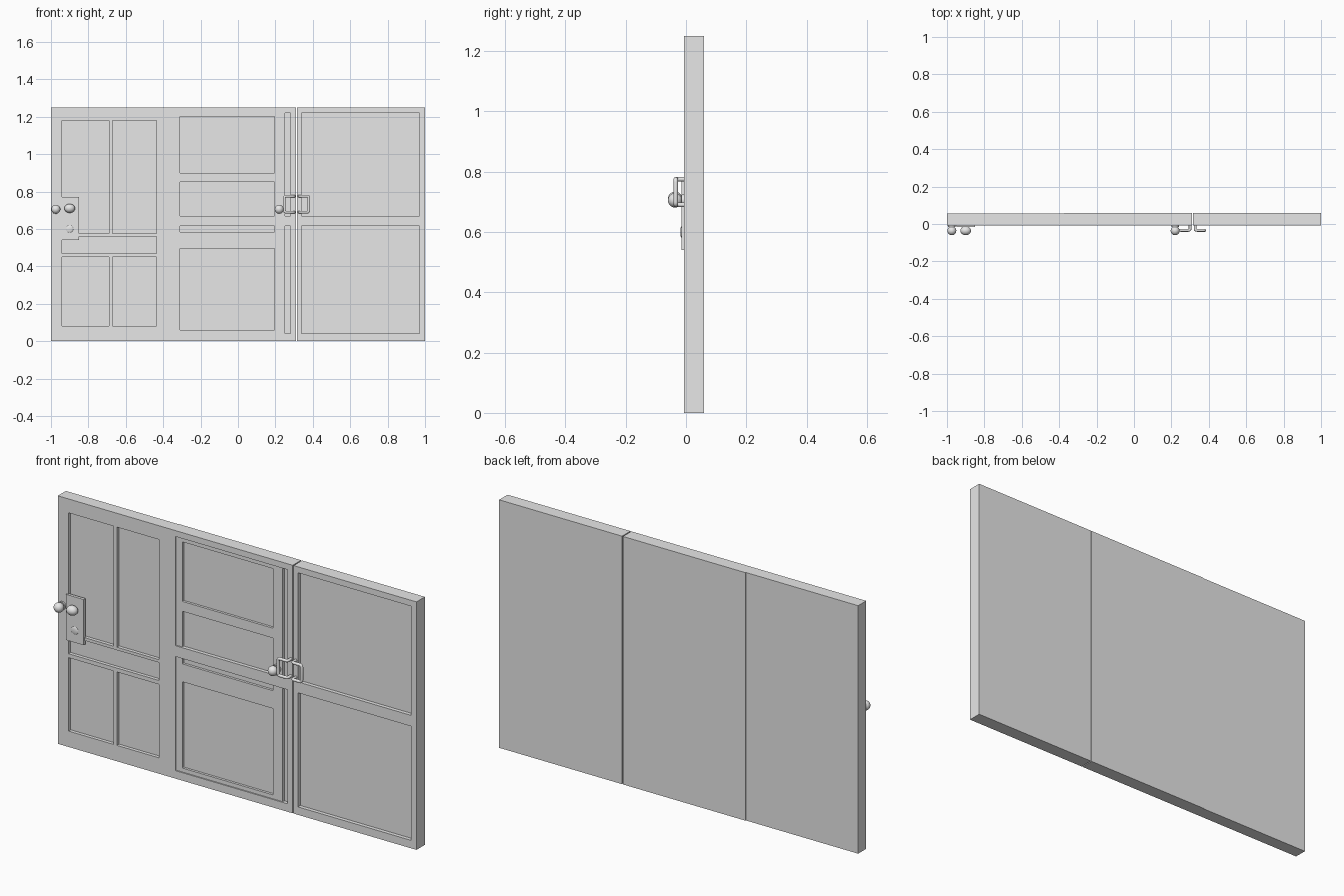
import bpy, bmesh
from mathutils import Vector, Matrix

cube = bpy.data.objects.get("Cube")
if cube:
    bpy.data.objects.remove(cube, do_unlink=True)

grey = bpy.data.materials.new("plain_grey")
grey.use_nodes = True
grey.diffuse_color = (0.8, 0.8, 0.8, 1)
grey.node_tree.nodes["Principled BSDF"].inputs["Base Color"].default_value = grey.diffuse_color

FRONT, BACK, FLOOR = -0.007, 0.06, 0.01


def finish(name, bm, smooth=False):
    bmesh.ops.recalc_face_normals(bm, faces=bm.faces)
    mesh = bpy.data.meshes.new(name)
    bm.to_mesh(mesh)
    bm.free()
    mesh.materials.append(grey)
    obj = bpy.data.objects.new(name, mesh)
    bpy.context.collection.objects.link(obj)
    if smooth:
        bpy.ops.object.select_all(action="DESELECT")
        obj.select_set(True)
        bpy.context.view_layer.objects.active = obj
        bpy.ops.object.shade_smooth_by_angle()
    return obj


def panelled_slab(name, x0, x1, z0, z1, front, back, panels, floor):
    """Slab whose front has sunken rectangles (x0, x1, z0, z1)."""
    xs = sorted({x0, x1} | {v for p in panels for v in p[:2]})
    zs = sorted({z0, z1} | {v for p in panels for v in p[2:]})
    bm = bmesh.new()
    grid = [[bm.verts.new((x, front, z)) for z in zs] for x in xs]
    sunk = []
    for i in range(len(xs) - 1):
        for j in range(len(zs) - 1):
            face = bm.faces.new((grid[i][j], grid[i + 1][j], grid[i + 1][j + 1], grid[i][j + 1]))
            c = face.calc_center_median()
            if any(p[0] < c.x < p[1] and p[2] < c.z < p[3] for p in panels):
                sunk.append(face)
    # outer walls and back
    rim = [e for e in bm.edges if e.is_boundary]
    new = bmesh.ops.extrude_edge_only(bm, edges=rim)["geom"]
    for v in new:
        if isinstance(v, bmesh.types.BMVert):
            v.co.y = back
    bmesh.ops.holes_fill(bm, edges=[e for e in bm.edges if e.is_boundary], sides=0)
    # sunken panels
    if sunk:
        new = bmesh.ops.extrude_face_region(bm, geom=sunk)["geom"]
        for v in new:
            if isinstance(v, bmesh.types.BMVert):
                v.co.y = floor
        bmesh.ops.delete(bm, geom=[f for f in sunk if f.is_valid], context="FACES")
    return finish(name, bm)


# Doors
left_cols = [(-0.94, -0.69), (-0.67, -0.435)]
left_panels = [(a, b, c, d) for a, b in left_cols for c, d in [(0.08, 0.45), (0.575, 1.18)]]
left_panels.append((-0.94, -0.435, 0.47, 0.56))
panelled_slab("panelled_door", -1, -0.375, 0, 1.25, FRONT, 0.057, left_panels, FLOOR)

rows = [(0.04, 0.615), (0.67, 1.22)]
panelled_slab("middle_door", -0.375, 0.31, 0, 1.25, FRONT, BACK,
              [(-0.345, 0.28, a, b) for a, b in rows], 0.012)
panelled_slab("end_door", 0.315, 1, 0, 1.25, FRONT, BACK,
              [(0.34, 0.97, a, b) for a, b in rows], 0.012)

# Inner frame set into the middle door
panelled_slab("middle_door_inner_frame", -0.345, 0.25, 0.04, 1.22, -0.001, 0.04,
              [(-0.31, 0.195, a, b) for a, b in [(0.06, 0.495), (0.585, 0.85), (0.9, 1.2)]], 0.0115)

# Lock plate with a shallow keyhole cover
panelled_slab("lock_plate", -0.95, -0.85, 0.54, 0.77, -0.015, 0, [], 0)
bm = bmesh.new()
bmesh.ops.create_uvsphere(bm, u_segments=24, v_segments=12, radius=0.02,
                          matrix=Matrix.Translation((-0.9, -0.014, 0.6)) @ Matrix.Diagonal((1, 0.25, 1, 1)))
finish("keyhole_cover", bm, True)


# Knobs: ball, neck and rose
def knob(name, x, z, width):
    bm = bmesh.new()
    bmesh.ops.create_uvsphere(bm, u_segments=24, v_segments=14, radius=0.024,
                              matrix=Matrix.Translation((x, -0.036, z)) @ Matrix.Diagonal((width, 1, 1, 1)))
    turn = Matrix.Rotation(1.5708, 4, "X")
    for radius, y, depth in [(0.01, -0.01, 0.04), (0.02, -0.006, 0.018)]:
        bmesh.ops.create_cone(bm, cap_ends=True, segments=24, radius1=radius, radius2=radius,
                              depth=depth, matrix=Matrix.Translation((x, y, z)) @ turn)
    finish(name, bm, True)


knob("edge_knob", -0.974, 0.705, 1)
knob("lock_knob", -0.9, 0.71, 1.2)
knob("middle_knob", 0.22, 0.705, 1)


# Bent tube pulls either side of the seam
def pull(name, x, side):
    tip = x + side * 0.052
    path = [Vector(p) for p in [(x, 0.0, 0.69), (x, -0.034, 0.69), (tip, -0.034, 0.69),
                                (tip, -0.034, 0.775), (x, -0.034, 0.775), (x, 0.0, 0.775)]]
    points = [path[0]]
    for a, b, c in zip(path, path[1:], path[2:]):
        start = b + (a - b).normalized() * 0.01
        end = b + (c - b).normalized() * 0.01
        for t in (0, 0.25, 0.5, 0.75, 1):
            points.append(start * (1 - t) ** 2 + b * 2 * t * (1 - t) + end * t ** 2)
    points.append(path[-1])
    curve = bpy.data.curves.new(name, "CURVE")
    curve.dimensions = "3D"
    curve.bevel_depth = 0.0075
    curve.bevel_resolution = 3
    curve.use_fill_caps = True
    spline = curve.splines.new("POLY")
    spline.points.add(len(points) - 1)
    for p, co in zip(spline.points, points):
        p.co = (*co, 1)
    spline.use_smooth = True
    curve.materials.append(grey)
    bpy.context.collection.objects.link(bpy.data.objects.new(name, curve))


pull("middle_pull", 0.3, -1)
pull("end_pull", 0.327, 1)
